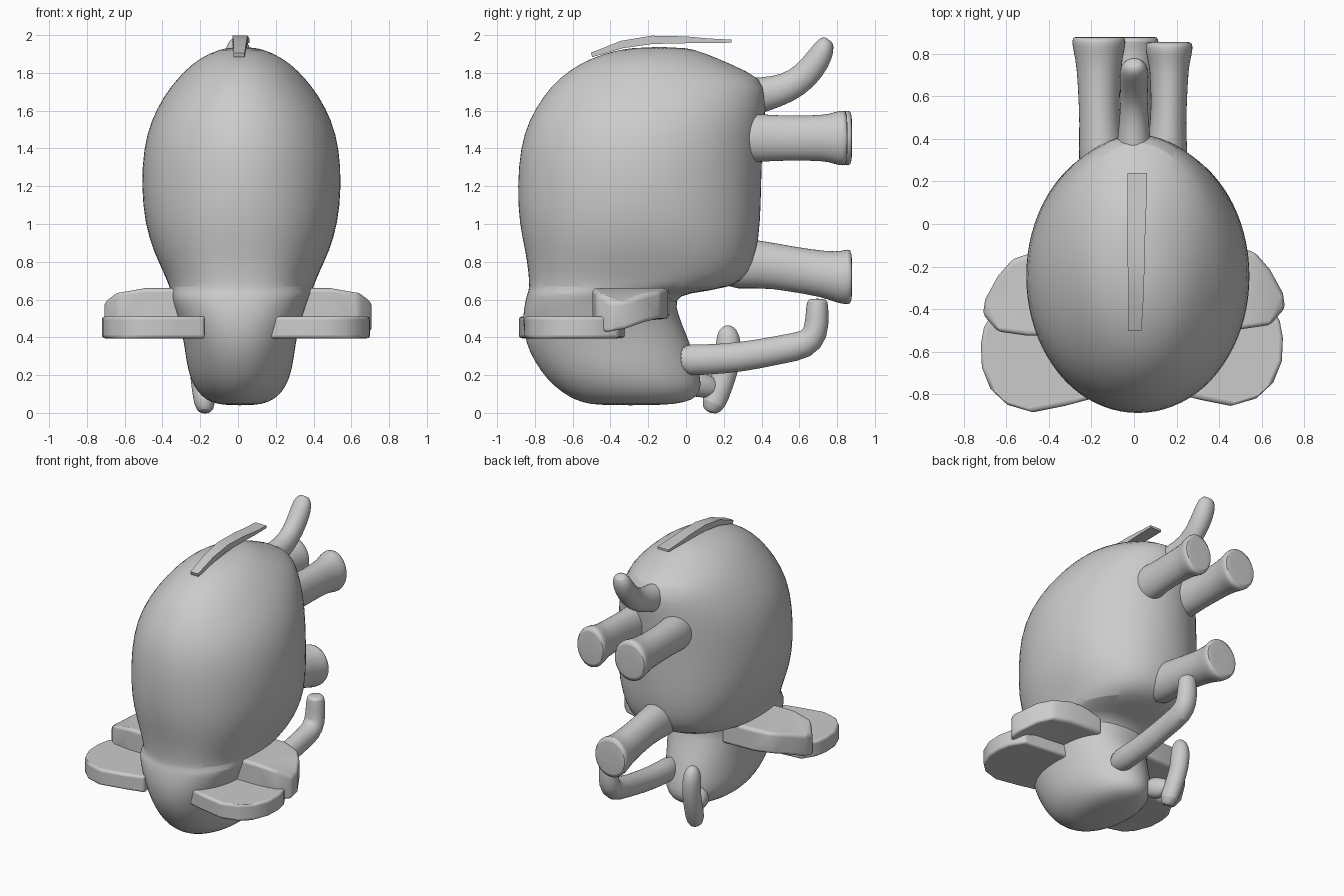
import bpy, bmesh, math
from mathutils import Vector


def finish(name, bm, levels=1, angle=40, bevel=0):
    bmesh.ops.recalc_face_normals(bm, faces=bm.faces)
    me = bpy.data.meshes.new(name)
    bm.to_mesh(me)
    bm.free()
    ob = bpy.data.objects.new(name, me)
    bpy.context.collection.objects.link(ob)
    if bevel:
        b = ob.modifiers.new("round", 'BEVEL')
        b.width, b.segments, b.limit_method = bevel, 4, 'ANGLE'
    if levels:
        ob.modifiers.new("smooth", 'SUBSURF').levels = levels
        ob.modifiers["smooth"].render_levels = levels
    bpy.ops.object.select_all(action='DESELECT')
    ob.select_set(True)
    bpy.context.view_layer.objects.active = ob
    bpy.ops.object.shade_smooth_by_angle(angle=math.radians(angle))
    return ob


def loft(name, rows, sides=20, axis=None, levels=1):
    """Rows are (x, y, z, radius across x, radius across the path, squareness)."""
    bm = bmesh.new()
    pts = [Vector(r[:3]) for r in rows]
    rings = []
    for i, r in enumerate(rows):
        t = axis or pts[min(i + 1, len(pts) - 1)] - pts[max(i - 1, 0)]
        t = Vector((0, t.y, t.z)).normalized()
        side = Vector((1, 0, 0))
        up = t.cross(side)
        power = 2 / r[5] if len(r) > 5 else 1
        ring = []
        for k in range(sides):
            a = math.tau * (k + 0.5) / sides
            s = math.sqrt(2) if sides == 4 else 1
            c, d = (math.copysign(abs(v) ** power, v) * s for v in (math.cos(a), math.sin(a)))
            ring.append(bm.verts.new(pts[i] + side * r[3] * c + up * r[4] * d))
        rings.append(ring)
    for a, b in zip(rings, rings[1:]):
        for k in range(sides):
            bm.faces.new((a[k], a[k - 1], b[k - 1], b[k]))
    bm.faces.new(rings[0])
    bm.faces.new(rings[-1])
    return finish(name, bm, levels)


def slab(name, outline, bevel):
    """Rounded plate: outline of (x, y, bottom z, top z)."""
    bm = bmesh.new()
    low = [bm.verts.new((x, y, b)) for x, y, b, t in outline]
    top = [bm.verts.new((x, y, t)) for x, y, b, t in outline]
    bm.faces.new(low)
    bm.faces.new(top)
    for k in range(len(low)):
        bm.faces.new((low[k], low[k - 1], top[k - 1], top[k]))
    bmesh.ops.triangulate(bm, faces=[f for f in bm.faces if len(f.verts) > 4])
    return finish(name, bm, 0, 50, bevel)


# Body and head in one skin: z, front y, back y, half width
profile = [
    (.04, -.47, -.12, .08), (.055, -.55, -.0, .15), (.085, -.62, .06, .20),
    (.14, -.70, .085, .245), (.22, -.77, .07, .275), (.32, -.83, .04, .29),
    (.42, -.86, .0, .305), (.52, -.865, -.04, .335), (.60, -.85, -.06, .36),
    (.635, -.84, .0, .37), (.66, -.83, .25, .38), (.74, -.835, .34, .41),
    (.85, -.85, .375, .465), (1.0, -.885, .395, .512), (1.2, -.895, .40, .532),
    (1.4, -.88, .405, .52), (1.55, -.835, .42, .48), (1.68, -.755, .425, .41),
    (1.77, -.675, .41, .34), (1.85, -.565, .23, .26), (1.905, -.43, .10, .17),
    (1.938, -.28, .0, .07)]
rows = [(.018 if z > .6 else .01, (f + b) / 2, z, w, (b - f) / 2,
         2 + .4 * max(0, 1 - abs(z - .7) / .45)) for z, f, b, w in profile]
loft("body_and_head", rows, 40, Vector((0, 0, 1)))

# Three legs pointing backwards, with flared feet
for name, x, z, drop, length, w in (("upper_leg_left", -.165, 1.455, 0, .88, 1),
                                    ("upper_leg_right", .165, 1.455, 0, .855, .88),
                                    ("lower_leg", -.01, .79, .07, .88, 1)):
    loft(name, [(x * .85, .15, z, .13, .15), (x * .95, .40, z, .10 * w, .125),
                (x, .55, z - drop * .4, .095 * w, .12), (x, .74, z - drop * .8, .105 * w, .122),
                (x, length - .07, z - drop, .12 * w, .14), (x, length - .02, z - drop, .13 * w, .15),
                (x, length, z - drop, .12 * w, .14), (x, length, z - drop, .10 * w, .12)])

# Tail curving upward
loft("tail", [(0, .25, 1.66, .10, .12), (0, .42, 1.685, .075, .09), (0, .54, 1.72, .065, .08),
              (0, .63, 1.78, .065, .075), (0, .70, 1.87, .07, .07),
              (0, .735, 1.94, .065, .055), (0, .745, 1.975, .04, .035), (0, .75, 1.98, .02, .015)])

# Thin strip along the top of the back
loft("back_strip", [(.005, -.50, 1.895, .03, .012), (.01, -.34, 1.95, .035, .02),
                    (.01, -.18, 1.975, .04, .022), (.012, 0, 1.975, .042, .018),
                    (.015, .12, 1.97, .045, .012), (.015, .24, 1.968, .045, .008)], 4, levels=0)

# Long tusk with an upturned end
loft("long_tusk", [(.12, -.06, .28, .075, .09), (.125, .10, .28, .07, .08),
                   (.13, .30, .295, .065, .08), (.13, .50, .335, .065, .075),
                   (.13, .64, .36, .07, .08), (.13, .69, .42, .07, .07),
                   (.13, .695, .53, .065, .06), (.13, .695, .595, .06, .058),
                   (.13, .695, .605, .035, .035)])

# Short tusk standing beside the mouth, and its stub joint
loft("short_tusk", [(-.175, .125, .0, .03, .03), (-.175, .14, .04, .06, .07),
                    (-.19, .19, .16, .06, .065), (-.20, .225, .27, .06, .065),
                    (-.205, .225, .38, .06, .07), (-.205, .22, .44, .045, .05),
                    (-.205, .22, .465, .015, .015)])
loft("short_tusk_joint", [(-.13, 0, .17, .08, .08), (-.15, .08, .15, .06, .07),
                          (-.17, .17, .12, .045, .05)])

# Ears: a flat front lobe and a higher rear lobe that thins out backwards
front = [(.15, -.79), (.30, -.83), (.45, -.86), (.57, -.825), (.65, -.75), (.69, -.65),
         (.695, -.54), (.68, -.46), (.62, -.36), (.20, -.32)]
rear = [(.20, -.50, .46, .66), (.50, -.50, .46, .66), (.64, -.48, .43, .64), (.71, -.40, .43, .58),
        (.70, -.33, .44, .59), (.64, -.22, .48, .63), (.57, -.14, .50, .645),
        (.45, -.10, .50, .66), (.20, -.09, .50, .66)]
for side, s in (("left", -1), ("right", 1)):
    y = -.025 if s < 0 else .005
    slab("ear_front_" + side, [(s * a + y, b + y, .395, .51) for a, b in front], .04)
    slab("ear_rear_" + side, [(s * a, b + y, c, d) for a, b, c, d in rear], .04)
